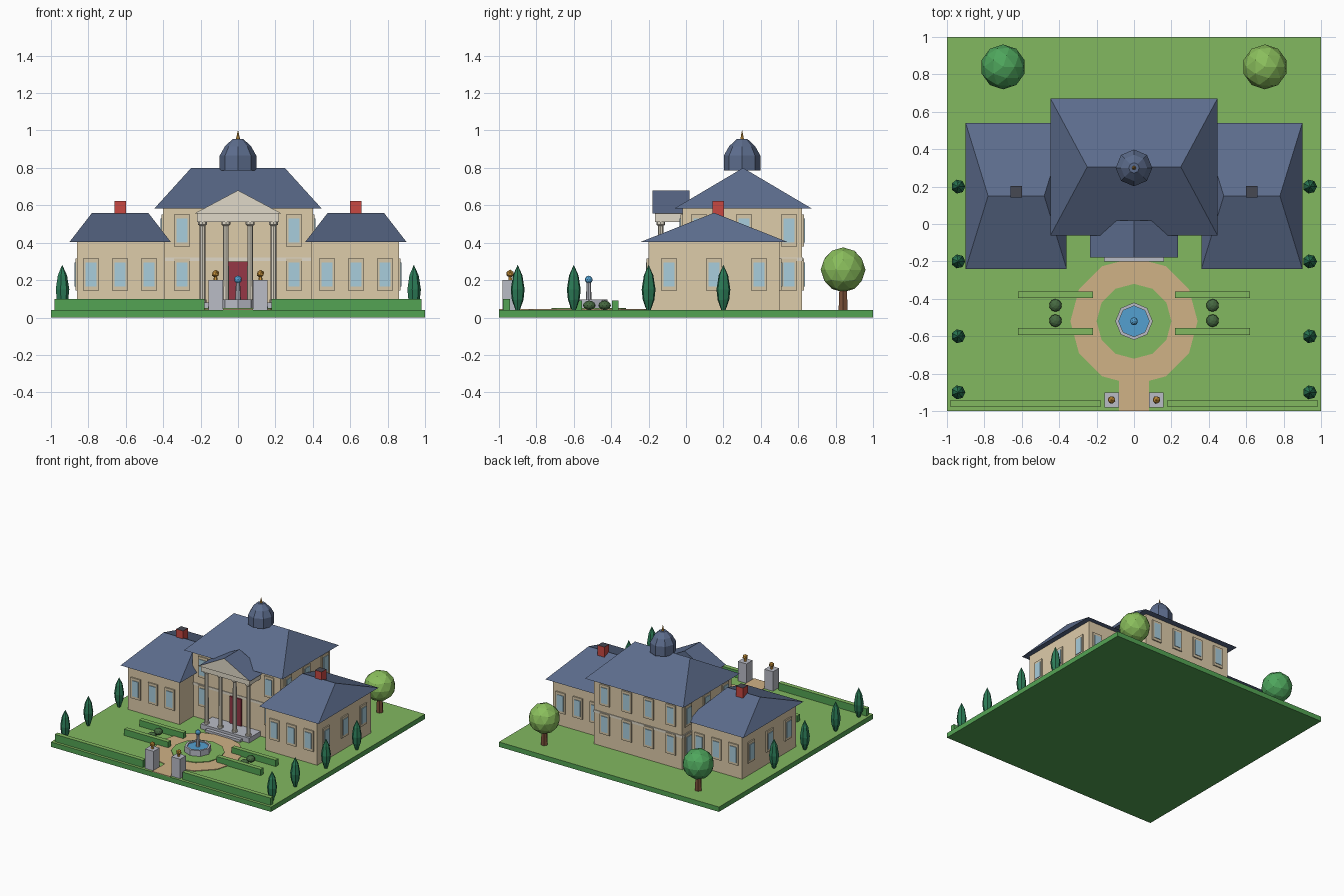
import bpy, bmesh, math

if "Cube" in bpy.data.objects:
    bpy.data.objects.remove(bpy.data.objects["Cube"])


def mat(name, r, g, b):
    m = bpy.data.materials.new(name)
    m.diffuse_color = [((c / 255 + 0.055) / 1.055) ** 2.4 for c in (r, g, b)] + [1]
    m.use_nodes = True
    m.node_tree.nodes["Principled BSDF"].inputs["Base Color"].default_value = m.diffuse_color
    return m


GRASS = mat("grass", 130, 184, 96)
LEAF = mat("hedge_side", 84, 164, 84)
WALL = mat("wall", 222, 204, 170)
TRIM = mat("trim", 224, 217, 200)
FRAME = mat("window_frame", 214, 199, 168)
GLASS = mat("glass", 168, 205, 220)
SLATE = mat("slate", 92, 108, 140)
DARK = mat("flue", 70, 72, 82)
BRICK = mat("brick", 200, 72, 66)
DOOR = mat("door", 150, 55, 70)
STONE = mat("stone", 186, 188, 198)
SAND = mat("sand", 208, 178, 134)
WATER = mat("water", 84, 160, 208)
GOLD = mat("gold", 205, 150, 60)
PINE = mat("cypress", 44, 125, 88)
BUSH = mat("bush", 70, 105, 65)
TREE_A = mat("tree_green", 78, 165, 92)
TREE_B = mat("tree_lime", 138, 190, 92)
BARK = mat("bark", 125, 82, 58)


def finish(name, bm, *mats):
    bmesh.ops.recalc_face_normals(bm, faces=bm.faces[:])
    # an optional second material goes on upward faces
    if len(mats) > 1:
        for f in bm.faces:
            f.normal_update()
            f.material_index = 1 if f.normal.z > 0.9 else 0
    me = bpy.data.meshes.new(name)
    bm.to_mesh(me)
    bm.free()
    for m in mats:
        me.materials.append(m)
    ob = bpy.data.objects.new(name, me)
    bpy.context.collection.objects.link(ob)
    return ob


def box(name, x0, x1, y0, y1, z0, z1, *mats):
    bm = bmesh.new()
    bmesh.ops.create_cube(bm, size=1)
    for v in bm.verts:
        v.co = ((x0 + x1) / 2 + v.co.x * (x1 - x0),
                (y0 + y1) / 2 + v.co.y * (y1 - y0),
                (z0 + z1) / 2 + v.co.z * (z1 - z0))
    return finish(name, bm, *mats)


def lathe(name, x, y, profile, n, *mats):
    # profile of (radius, z) points turned about a vertical axis
    bm = bmesh.new()
    pts = [(0, profile[0][1])] + profile + [(0, profile[-1][1])]
    vs = [bm.verts.new((x + r, y, z)) for r, z in pts]
    es = [bm.edges.new(p) for p in zip(vs, vs[1:])]
    bmesh.ops.spin(bm, geom=vs + es, cent=(x, y, 0), axis=(0, 0, 1),
                   angle=2 * math.pi, steps=n)
    bmesh.ops.remove_doubles(bm, verts=bm.verts[:], dist=1e-4)
    return finish(name, bm, *mats)


def ball(name, x, y, z, r, m, sub=2, squash=1):
    bm = bmesh.new()
    bmesh.ops.create_icosphere(bm, subdivisions=sub, radius=r)
    for v in bm.verts:
        v.co = (x + v.co.x, y + v.co.y, z + v.co.z * squash)
    return finish(name, bm, m)


def hip_roof(name, cx, cy, hx, hy, ridge, z0, z1):
    bm = bmesh.new()
    a, b, c, d = [bm.verts.new((cx + sx * hx, cy + sy * hy, z0))
                  for sx, sy in ((-1, -1), (1, -1), (1, 1), (-1, 1))]
    l, r = [bm.verts.new((cx + s * ridge, cy, z1)) for s in (-1, 1)]
    for f in ((a, b, r, l), (b, c, r), (c, d, l, r), (d, a, l), (d, c, b, a)):
        bm.faces.new(f)
    return finish(name, bm, SLATE)


def window(x, y, z, axis):
    # frame and pane straddling the wall plane
    for part, w, h, d, m in (("window_frame", 0.043, 0.085, 0.010, FRAME),
                             ("window_pane", 0.029, 0.064, 0.015, GLASS)):
        ex, ey = (d, w) if axis == "x" else (w, d)
        box(part, x - ex, x + ex, y - ey, y + ey, z - h, z + h, m)


# ground, ring path, walkway
box("ground", -1, 1, -1, 1, 0, 0.04, LEAF, GRASS)
lathe("ring_path", 0, -0.52, [(0.34, 0.035), (0.34, 0.045)], 12, SAND)
lathe("ring_lawn", 0, -0.52, [(0.2, 0.035), (0.2, 0.05)], 12, GRASS)
box("walkway", -0.08, 0.08, -1, -0.8, 0.035, 0.045, SAND)

# main block
box("main_walls", -0.40, 0.40, -0.02, 0.62, 0.04, 0.585, WALL)
box("string_course", -0.405, 0.405, -0.025, 0.625, 0.302, 0.322, TRIM)
hip_roof("main_roof", 0, 0.305, 0.447, 0.367, 0.25, 0.583, 0.80)
for z in (0.23, 0.465):
    for x in (-0.3, 0.3):
        window(x, -0.02, z, "y")
    for x in (-0.3, -0.1, 0.1, 0.3):
        window(x, 0.62, z, "y")
    for s in (-1, 1):
        window(s * 0.40, 0.55, z, "x")
for s in (-1, 1):
    for y in (0.07, 0.31):
        window(s * 0.40, y, 0.465, "x")

# cupola and spire
lathe("cupola", 0, 0.30, [(0.098, 0.785), (0.098, 0.865), (0.07, 0.915), (0.028, 0.955)], 8, SLATE)
lathe("spire", 0, 0.30, [(0.012, 0.95), (0.001, 1.0)], 6, GOLD)

# wings with chimneys
for s in (-1, 1):
    x0, x1 = sorted((s * 0.39, s * 0.86))
    box("wing_walls", x0, x1, -0.20, 0.50, 0.04, 0.41, WALL)
    hip_roof("wing_roof", s * 0.63, 0.15, 0.27, 0.39, 0.15, 0.405, 0.56)
    box("chimney", s * 0.63 - 0.031, s * 0.63 + 0.031, 0.142, 0.204, 0.48, 0.622, BRICK, DARK)
    for x in (0.476, 0.63, 0.786):
        window(s * x, -0.20, 0.23, "y")
        window(s * x, 0.50, 0.23, "y")
    for y in (-0.09, 0.15, 0.39):
        window(s * 0.86, y, 0.23, "x")

# portico
box("portico_floor", -0.22, 0.22, -0.17, -0.02, 0.04, 0.08, STONE)
box("portico_step", -0.16, 0.16, -0.20, -0.16, 0.04, 0.06, STONE)
for x in (-0.19, -0.065, 0.065, 0.19):
    lathe("column", x, -0.135, [(0.022, 0.08), (0.022, 0.095), (0.016, 0.096), (0.015, 0.49),
                                (0.024, 0.497), (0.024, 0.512)], 8, TRIM)
box("entablature", -0.22, 0.22, -0.165, 0.0, 0.51, 0.56, TRIM)
bm = bmesh.new()
front = bm.faces.new([bm.verts.new(p) for p in
                      ((-0.235, -0.18, 0.555), (0.235, -0.18, 0.555), (0, -0.18, 0.68))])
ext = bmesh.ops.extrude_face_region(bm, geom=[front], use_keep_orig=True)
bmesh.ops.translate(bm, vec=(0, 0.2, 0), verts=[g for g in ext["geom"] if isinstance(g, bmesh.types.BMVert)])
gable = finish("portico_roof", bm, SLATE)
gable.data.materials.append(TRIM)
for p in gable.data.polygons:
    if p.center.y < -0.17:
        p.material_index = 1
box("door", -0.052, 0.052, -0.035, -0.01, 0.08, 0.30, DOOR)

# fountain
lathe("fountain_basin", 0, -0.52, [(0.1, 0.045), (0.1, 0.097), (0.082, 0.097), (0.082, 0.08)], 8, STONE)
lathe("fountain_water", 0, -0.52, [(0.083, 0.075), (0.083, 0.088)], 8, WATER)
lathe("fountain_stem", 0, -0.52, [(0.016, 0.08), (0.011, 0.19)], 8, STONE)
ball("fountain_jet", 0, -0.52, 0.203, 0.021, WATER)

# gate posts, hedges, bushes, cypresses, trees
for s in (-1, 1):
    box("gate_post", s * 0.12 - 0.039, s * 0.12 + 0.039, -0.98, -0.902, 0.04, 0.20, STONE)
    lathe("finial_neck", s * 0.12, -0.94, [(0.012, 0.2), (0.008, 0.22)], 6, GOLD)
    ball("finial", s * 0.12, -0.94, 0.234, 0.022, GOLD, 1)
    for a, b, y, top in ((0.18, 0.98, -0.96, 0.10), (0.22, 0.62, -0.378, 0.092), (0.22, 0.62, -0.575, 0.092)):
        x0, x1 = sorted((s * a, s * b))
        box("hedge", x0, x1, y - 0.018, y + 0.018, 0.04, top, LEAF, GRASS)
    for y in (-0.435, -0.517):
        ball("flower_bush", s * 0.42, y, 0.065, 0.034, BUSH, 2, 0.75)
    for y in (-0.9, -0.6, -0.2, 0.2):
        lathe("cypress", s * 0.94, y, [(0.012, 0.04), (0.032, 0.095), (0.038, 0.15),
                                       (0.026, 0.225), (0.001, 0.28)], 7, PINE)
    lathe("tree_trunk", s * 0.70, 0.84, [(0.028, 0.04), (0.022, 0.18)], 6, BARK)
    ball("tree_crown", s * 0.70, 0.84, 0.255, 0.12, TREE_A if s < 0 else TREE_B)
